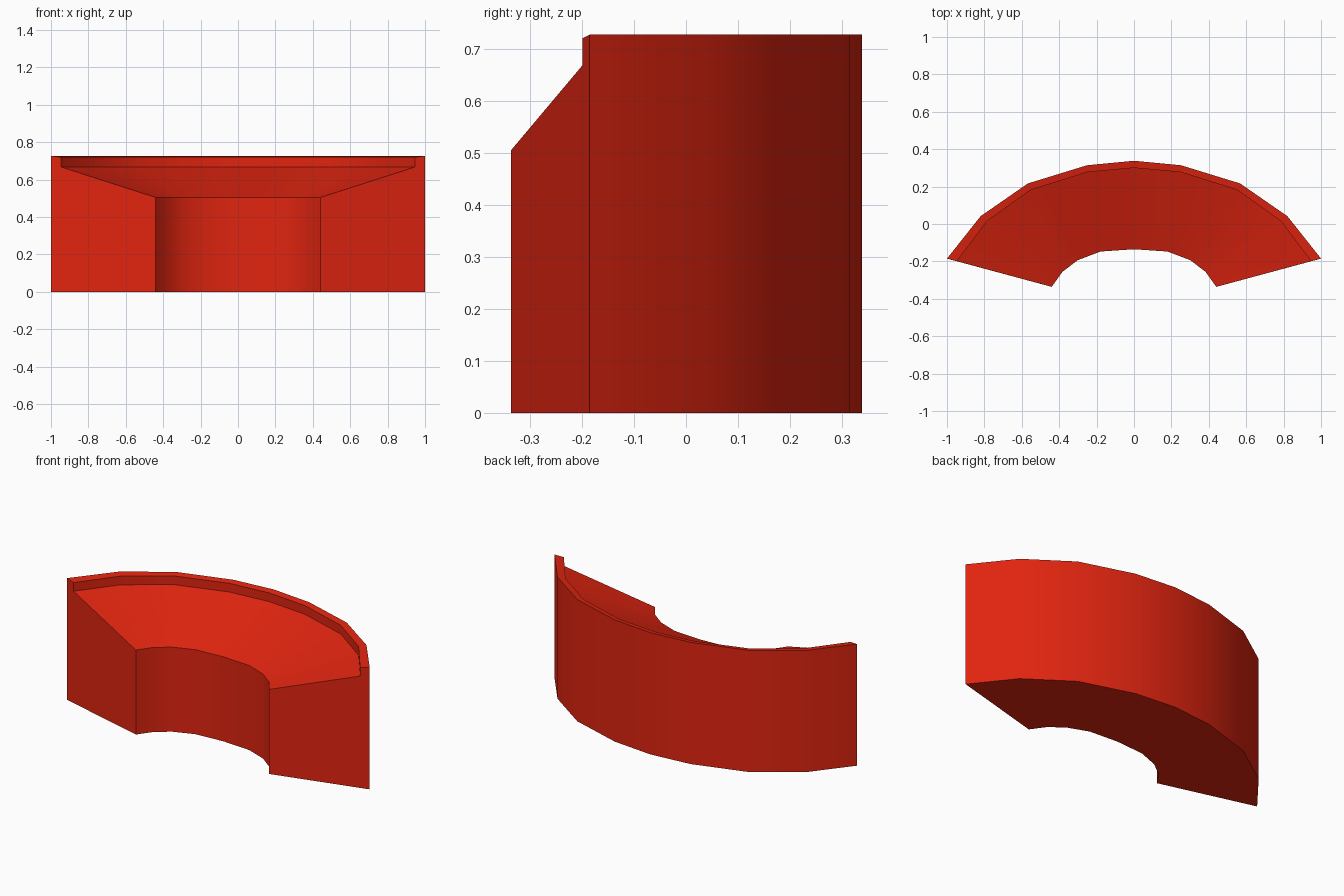
import bpy, bmesh, math

cube = bpy.data.objects.get("Cube")
if cube:
    bpy.data.objects.remove(cube, do_unlink=True)

red = bpy.data.materials.new("warm red")
red.use_nodes = True
colour = (0.75, 0.018, 0.005, 1)
red.diffuse_color = colour
red.node_tree.nodes["Principled BSDF"].inputs["Base Color"].default_value = colour


def mirrored(half):
    """Extend a half arc (right end to middle) over to the left end."""
    return half + [(-x, y) for x, y in reversed(half[:-1])]


# Plan curves of the bank: outer wall, inside of the rim, inner wall
outer = mirrored([(1, -0.185), (0.82, 0.042), (0.567, 0.217), (0.251, 0.314), (0, 0.338)])
rim = mirrored([(0.947, -0.199), (0.786, 0.015), (0.552, 0.182), (0.25, 0.277), (0, 0.3)])
inner = mirrored([(0.44, -0.336), (0.382, -0.255), (0.3, -0.193), (0.178, -0.147), (0, -0.135)])

# Cross-section: each corner follows one plan curve at its own height
section = [(outer, 0), (outer, 0.727), (rim, 0.72), (rim, 0.668), (inner, 0.505), (inner, 0)]

bm = bmesh.new()
rows = [[bm.verts.new((x, y, z)) for x, y in curve] for curve, z in section]

# Walls, rim, sloping top and base between neighbouring rows
for a, b in zip(rows, rows[1:] + rows[:1]):
    for i in range(len(a) - 1):
        bm.faces.new((a[i], a[i + 1], b[i + 1], b[i]))

# Flat end faces
for end in (0, -1):
    bm.faces.new([row[end] for row in rows])
bmesh.ops.recalc_face_normals(bm, faces=bm.faces[:])

mesh = bpy.data.meshes.new("curved_bank")
bm.to_mesh(mesh)
bm.free()
mesh.materials.append(red)
bank = bpy.data.objects.new("curved_bank", mesh)
bpy.context.collection.objects.link(bank)

# Smooth along the curve, crisp at the section corners
bpy.ops.object.select_all(action="DESELECT")
bank.select_set(True)
bpy.context.view_layer.objects.active = bank
bpy.ops.object.shade_smooth_by_angle(angle=math.radians(30))
